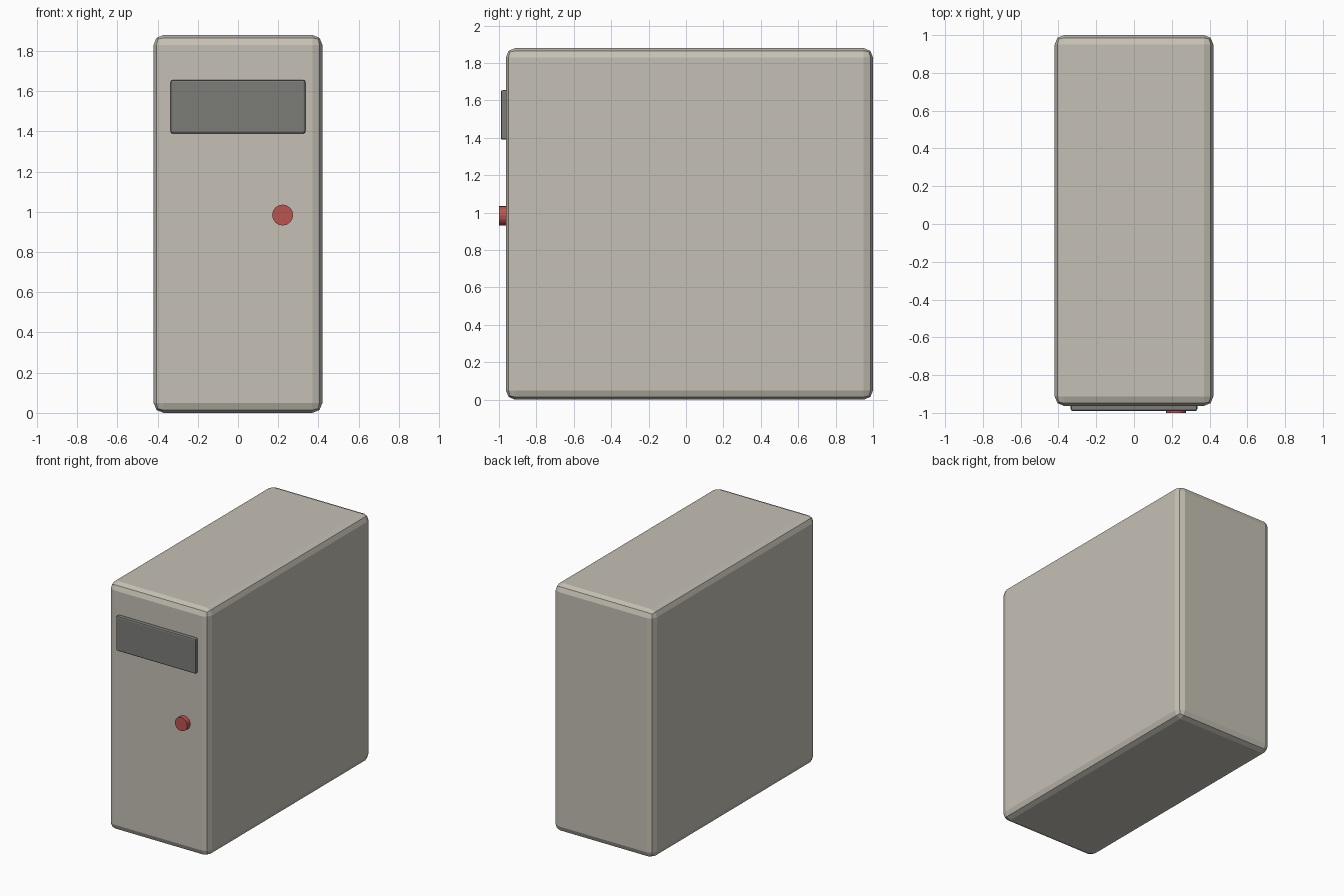
import bpy
import math

if "Cube" in bpy.data.objects:
    bpy.data.objects.remove(bpy.data.objects["Cube"])


def material(name, color):
    m = bpy.data.materials.new(name)
    m.diffuse_color = (*color, 1)
    m.use_nodes = True
    m.node_tree.nodes["Principled BSDF"].inputs["Base Color"].default_value = m.diffuse_color
    return m


def bevelled_box(name, lo, hi, width, mat):
    centre = [(a + b) / 2 for a, b in zip(lo, hi)]
    bpy.ops.mesh.primitive_cube_add(size=1, location=centre)
    ob = bpy.context.object
    ob.name = name
    ob.scale = [b - a for a, b in zip(lo, hi)]
    bpy.ops.object.transform_apply(location=False, rotation=False, scale=True)
    bev = ob.modifiers.new("Bevel", 'BEVEL')
    bev.width = width
    bev.segments = 2
    ob.data.materials.append(mat)
    return ob


beige = material("beige_case", (0.56, 0.53, 0.46))
dark = material("dark_panel", (0.2, 0.2, 0.19))
red = material("red_button", (0.5, 0.09, 0.08))

# Tower case with rounded edges
bevelled_box("case", (-0.42, -0.963, 0), (0.42, 1.0, 1.88), 0.05, beige)

# Drive bay panel on the front
bevelled_box("drive_panel", (-0.335, -0.99, 1.39), (0.335, -0.93, 1.655), 0.01, dark)

# Round power button
bpy.ops.mesh.primitive_cylinder_add(vertices=16, radius=0.052, depth=0.08,
                                    location=(0.222, -0.96, 0.984),
                                    rotation=(math.pi / 2, 0, 0))
button = bpy.context.object
button.name = "power_button"
button.data.materials.append(red)
